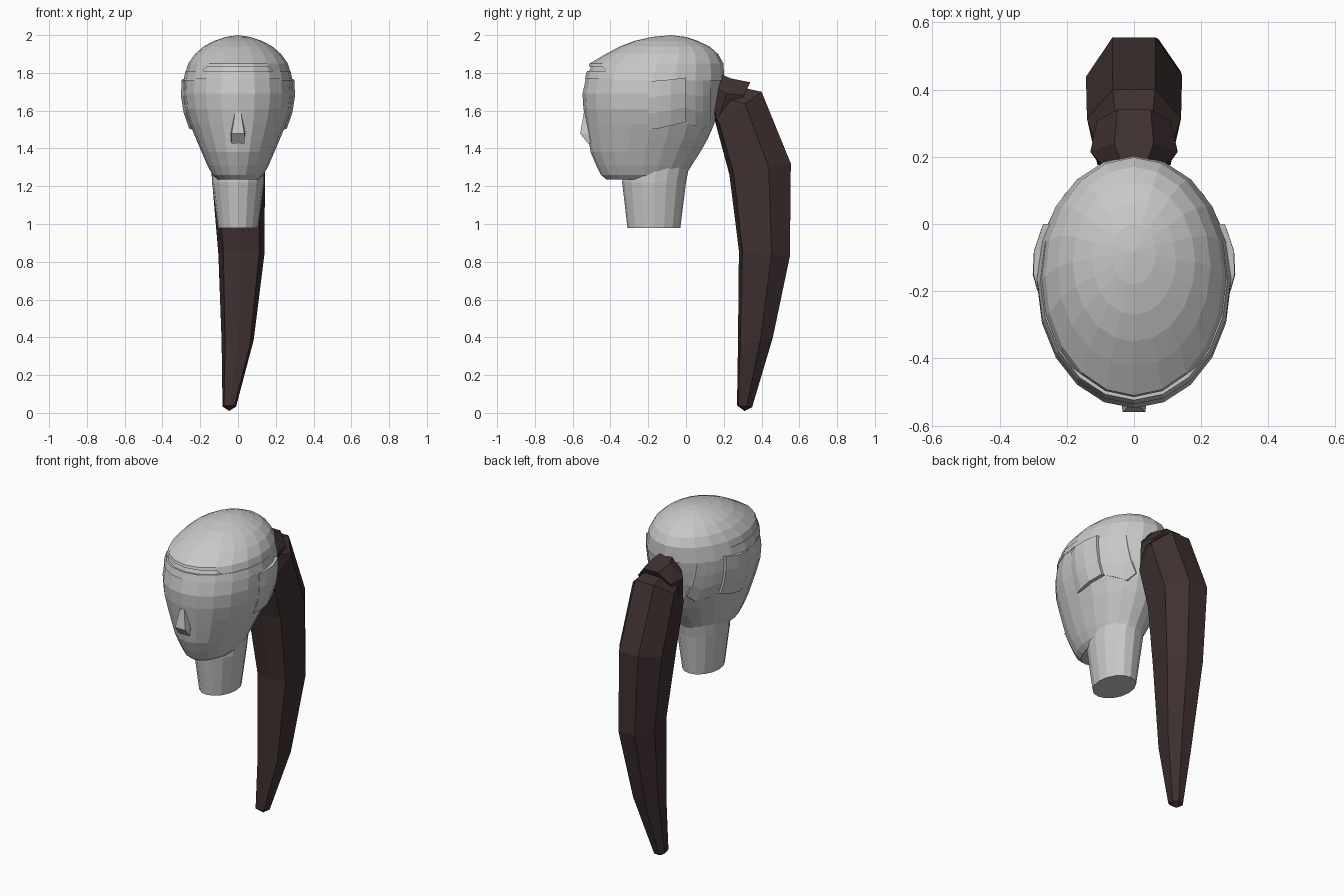
import bpy, bmesh, math
from mathutils import Vector

cube = bpy.data.objects.get("Cube")
if cube:
    bpy.data.objects.remove(cube)


def material(name, rgb):
    m = bpy.data.materials.new(name)
    m.use_nodes = True
    m.diffuse_color = (*rgb, 1)
    m.node_tree.nodes["Principled BSDF"].inputs["Base Color"].default_value = (*rgb, 1)
    return m


GREY = material("light_grey", (0.58, 0.58, 0.58))
BROWN = material("dark_brown", (0.05, 0.03, 0.03))


def loft(name, rings, mat, cap_start=True, cap_end=True):
    """Skin a list of closed rings; a one-point ring makes a tip."""
    bm = bmesh.new()
    rows = [[bm.verts.new(p) for p in r] for r in rings]
    for a, b in zip(rows, rows[1:]):
        n = max(len(a), len(b))
        for i in range(n):
            j = (i + 1) % n
            if len(b) == 1:
                bm.faces.new((a[i], a[j], b[0]))
            else:
                bm.faces.new((a[i], a[j], b[j], b[i]))
    if cap_start:
        bm.faces.new(rows[0])
    if cap_end and len(rows[-1]) > 1:
        bm.faces.new(rows[-1])
    bmesh.ops.recalc_face_normals(bm, faces=bm.faces)
    me = bpy.data.meshes.new(name)
    bm.to_mesh(me)
    bm.free()
    me.materials.append(mat)
    ob = bpy.data.objects.new(name, me)
    bpy.context.collection.objects.link(ob)
    return ob


def oval(z, front, back, half, n=20):
    c, r = (front + back) / 2, (back - front) / 2
    return [(half * math.sin(t), c - r * math.cos(t), z)
            for t in (math.tau * i / n for i in range(n))]


# Head: height, front y, back y, half width
HEAD = [(1.235, -.42, -.01, .11), (1.26, -.45, 0, .135), (1.31, -.475, .03, .162),
        (1.38, -.505, .075, .192), (1.45, -.517, .115, .222), (1.53, -.53, .15, .255),
        (1.61, -.543, .17, .28), (1.69, -.548, .185, .288), (1.77, -.53, .198, .283),
        (1.84, -.5, .198, .26)]
loft("head", [oval(*r) for r in HEAD], GREY)


def half_width(y, z):
    """Half width of the head at a given depth and height."""
    for a, b in zip(HEAD, HEAD[1:]):
        if a[0] <= z <= b[0]:
            t = (z - a[0]) / (b[0] - a[0])
            f, k, w = (p + (q - p) * t for p, q in zip(a[1:], b[1:]))
            u = (y - (f + k) / 2) / ((k - f) / 2)
            return w * math.sqrt(max(0, 1 - u * u))
    return 0


# Cap with a raised brow and a lower edge at the sides and back
brim = [p if p[1] > -.42 else (p[0] * .95, p[1] + .02, 1.835)
        for p in oval(1.76, -.535, .203, .289)]
CAP = [(1.85, -.51, .198, .264), (1.9, -.425, .17, .228), (1.94, -.35, .125, .182),
       (1.97, -.27, .06, .125), (1.99, -.18, .0, .065)]
loft("cap", [brim] + [oval(*r) for r in CAP] + [[(0, -.08, 2)]], GREY, cap_start=False)

# Brow band below the cap
band = []
for z, f, h in ((1.77, -.536, .287), (1.81, -.524, .278)):
    band.append(oval(z, f, .19, h))
loft("brow_band", band, GREY)

# Nose: wedge from bridge to tip to base
loft("nose", [[(-.03, -.5, 1.43), (.03, -.5, 1.43), (.035, -.518, 1.425), (-.035, -.518, 1.425)],
              [(-.04, -.5, 1.48), (.04, -.5, 1.48), (.034, -.56, 1.478), (-.034, -.56, 1.478)],
              [(-.02, -.5, 1.59), (.02, -.5, 1.59), (.015, -.541, 1.59), (-.015, -.541, 1.59)]], GREY)

# Neck
loft("neck", [oval(.98, -.31, -.03, .106, 16), oval(1.22, -.338, 0, .138, 16),
              oval(1.32, -.33, .02, .14, 16)], GREY)


def side_plate(name, columns, side):
    """Plate on the side of the head; columns are y, bottom z, top z, lift."""
    rings = []
    for y, lo, hi, lift in columns:
        zs = [lo + (hi - lo) * i / 3 for i in range(4)]
        outer = [(side * (half_width(y, z) + lift), y, z) for z in zs]
        inner = [(side * (half_width(y, z) - .02), y, z) for z in reversed(zs)]
        rings.append(outer + inner)
    loft(name, rings, GREY)


# Side flaps and the hair behind them
for side, label in ((1, "left"), (-1, "right")):
    side_plate(label + "_flap", [(-.2, 1.5, 1.75, .002), (-.15, 1.505, 1.76, .016),
                                 (-.08, 1.52, 1.765, .022), (0, 1.54, 1.775, .02)], side)
    side_plate(label + "_back_hair", [(0, 1.54, 1.76, .005), (.05, 1.52, 1.76, .005),
                                      (.09, 1.5, 1.76, .005), (.13, 1.54, 1.76, .004)], side)


def tail_ring(outer, inner, half, shift=0):
    """Seven-sided section between an outer and an inner point (y, z)."""
    o, n = Vector((shift, *outer)), Vector((shift, *inner))
    section = ((-.45, 0), (.45, 0), (1, .36), (.78, .93), (0, 1), (-.78, .93), (-1, .36))
    return [o.lerp(n, t) + Vector((u * half, 0, 0)) for u, t in section]


# Ponytail
loft("ponytail", [tail_ring((.22, 1.74), (.15, 1.56), .1),
                  tail_ring((.4, 1.7), (.16, 1.52), .14),
                  tail_ring((.555, 1.32), (.23, 1.26), .143),
                  tail_ring((.55, .83), (.28, .86), .122, .018),
                  tail_ring((.46, .4), (.275, .36), .085, -.002),
                  tail_ring((.35, .03), (.27, .04), .036, -.046),
                  [(-.046, .31, .01)]], BROWN)

# Hair knot at the root
loft("hair_knot", [tail_ring((.19, 1.79), (.14, 1.58), .09),
                   tail_ring((.24, 1.77), (.17, 1.55), .13),
                   tail_ring((.34, 1.75), (.25, 1.56), .11)], BROWN)
